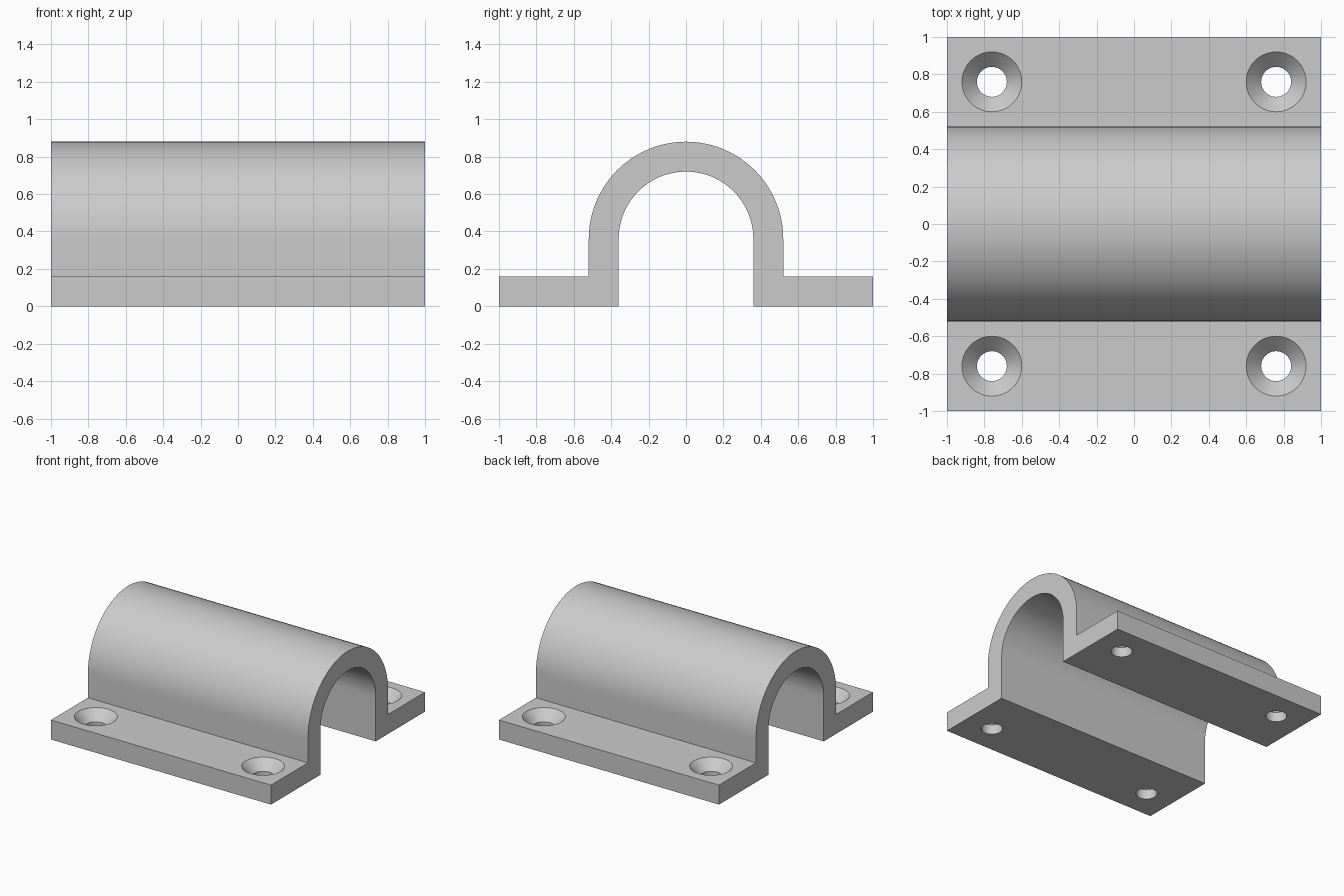
import bpy, bmesh
from math import pi, sin, cos, radians

if "Cube" in bpy.data.objects:
    bpy.data.objects.remove(bpy.data.objects["Cube"])

OUTER, INNER, AXIS_Z = 0.52, 0.36, 0.36   # arch radii and axis height
FLANGE = 0.16                             # flange thickness
HOLE = 0.76                               # hole offset along x and y
ARC_STEPS, HOLE_SIDES = 48, 48

grey = bpy.data.materials.new("plain grey")
grey.use_nodes = True
colour = (0.6, 0.6, 0.6, 1)
grey.diffuse_color = colour
grey.node_tree.nodes["Principled BSDF"].inputs["Base Color"].default_value = colour


def make_object(name, bm):
    bmesh.ops.recalc_face_normals(bm, faces=bm.faces)
    mesh = bpy.data.meshes.new(name)
    bm.to_mesh(mesh)
    bm.free()
    mesh.materials.append(grey)
    obj = bpy.data.objects.new(name, mesh)
    bpy.context.collection.objects.link(obj)
    return obj


def arc(radius):
    """Half circle in (y, z) from +y over the top to -y."""
    angles = [pi * i / ARC_STEPS for i in range(ARC_STEPS + 1)]
    return [(radius * cos(a), AXIS_Z + radius * sin(a)) for a in angles]


# Saddle: arch and two flanges extruded along x
profile = [(1, 0), (1, FLANGE), (OUTER, FLANGE)] + arc(OUTER)
profile += [(-OUTER, FLANGE), (-1, FLANGE), (-1, 0), (-INNER, 0)]
profile += arc(INNER)[::-1] + [(INNER, 0)]
bm = bmesh.new()
end = bm.faces.new([bm.verts.new((-1, y, z)) for y, z in profile])
side = bmesh.ops.extrude_face_region(bm, geom=[end], use_keep_orig=True)
moved = [v for v in side["geom"] if isinstance(v, bmesh.types.BMVert)]
bmesh.ops.translate(bm, verts=moved, vec=(2, 0, 0))
saddle = make_object("saddle_clamp", bm)

# Countersunk screw holes: straight bore opening into a cone
bm = bmesh.new()
for cx in (-HOLE, HOLE):
    for cy in (-HOLE, HOLE):
        rings = []
        for r, z in ((0.08, -0.1), (0.08, 0.08), (0.18, 0.18)):
            turns = [2 * pi * i / HOLE_SIDES for i in range(HOLE_SIDES)]
            rings.append([bm.verts.new((cx + r * cos(a), cy + r * sin(a), z)) for a in turns])
        for low, high in zip(rings, rings[1:]):
            for i in range(HOLE_SIDES):
                j = (i + 1) % HOLE_SIDES
                bm.faces.new((low[i], low[j], high[j], high[i]))
        bm.faces.new(rings[0][::-1])
        bm.faces.new(rings[-1])
cutter = make_object("screw_hole_cutter", bm)
cutter.hide_render = True

cut = saddle.modifiers.new("screw holes", "BOOLEAN")
cut.operation = "DIFFERENCE"
cut.solver = "EXACT"
cut.object = cutter

bpy.ops.object.select_all(action="DESELECT")
saddle.select_set(True)
bpy.context.view_layer.objects.active = saddle
bpy.ops.object.modifier_apply(modifier=cut.name)
bpy.data.objects.remove(cutter)

# Smooth arch and bores, crisp edges elsewhere
bpy.ops.object.shade_smooth_by_angle(angle=radians(30))
